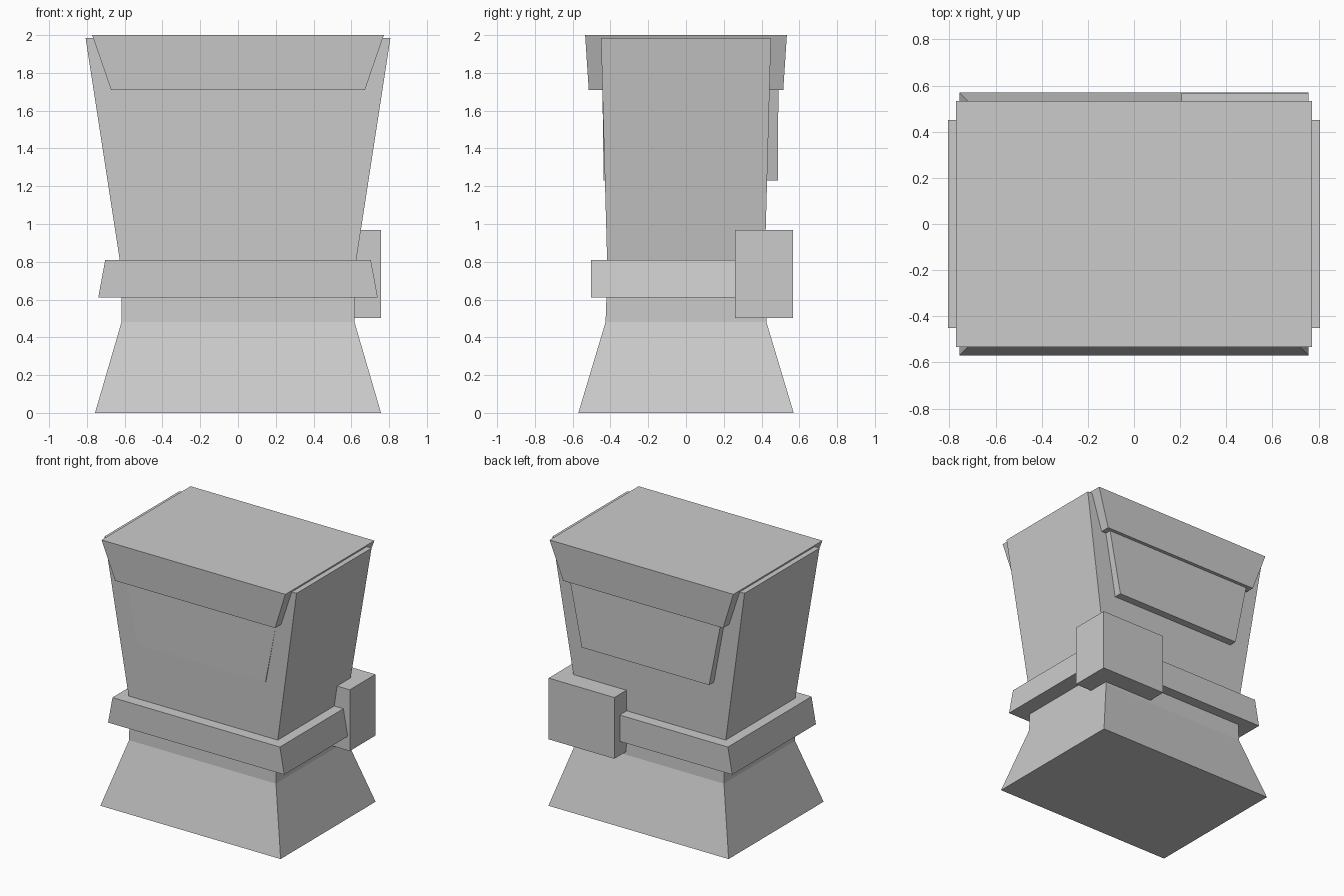
import bpy
import bmesh

if "Cube" in bpy.data.objects:
    bpy.data.objects.remove(bpy.data.objects["Cube"])

grey = bpy.data.materials.new("plain_grey")
grey.diffuse_color = (0.6, 0.6, 0.6, 1)
grey.use_nodes = True
grey.node_tree.nodes["Principled BSDF"].inputs["Base Color"].default_value = grey.diffuse_color


def loft(name, rings):
    """Flat-faced solid from stacked rectangles (z, x0, x1, y0, y1)."""
    bm = bmesh.new()
    loops = [[bm.verts.new(p) for p in ((x0, y0, z), (x1, y0, z), (x1, y1, z), (x0, y1, z))]
             for z, x0, x1, y0, y1 in rings]
    bm.faces.new(loops[0][::-1])
    bm.faces.new(loops[-1])
    for low, high in zip(loops, loops[1:]):
        for i in range(4):
            j = (i + 1) % 4
            bm.faces.new((low[i], low[j], high[j], high[i]))
    mesh = bpy.data.meshes.new(name)
    bm.to_mesh(mesh)
    bm.free()
    mesh.materials.append(grey)
    obj = bpy.data.objects.new(name, mesh)
    bpy.context.collection.objects.link(obj)


def centred(name, rings):
    """Symmetric loft from (z, half width, half depth)."""
    loft(name, [(z, -w, w, -d, d) for z, w, d in rings])


# Torso: flared skirt, short waist, widening chest
centred("torso", [(0, 0.757, 0.57), (0.48, 0.617, 0.426),
                  (0.75, 0.617, 0.416), (1.985, 0.807, 0.45)])
# Belt around the waist
centred("belt", [(0.61, 0.74, 0.502), (0.81, 0.703, 0.502)])
# Collar block across the top
centred("collar", [(1.71, 0.672, 0.515), (2.0, 0.772, 0.534)])
# Chest panel, nearly flush in front and raised at the back
loft("chest_panel", [(1.23, -0.535, 0.535, -0.436, 0.487),
                     (1.75, -0.64, 0.64, -0.443, 0.489)])
# Pouch on the back corner of the belt
loft("pouch", [(0.503, 0.205, 0.757, 0.26, 0.567),
               (0.968, 0.205, 0.757, 0.26, 0.567)])
